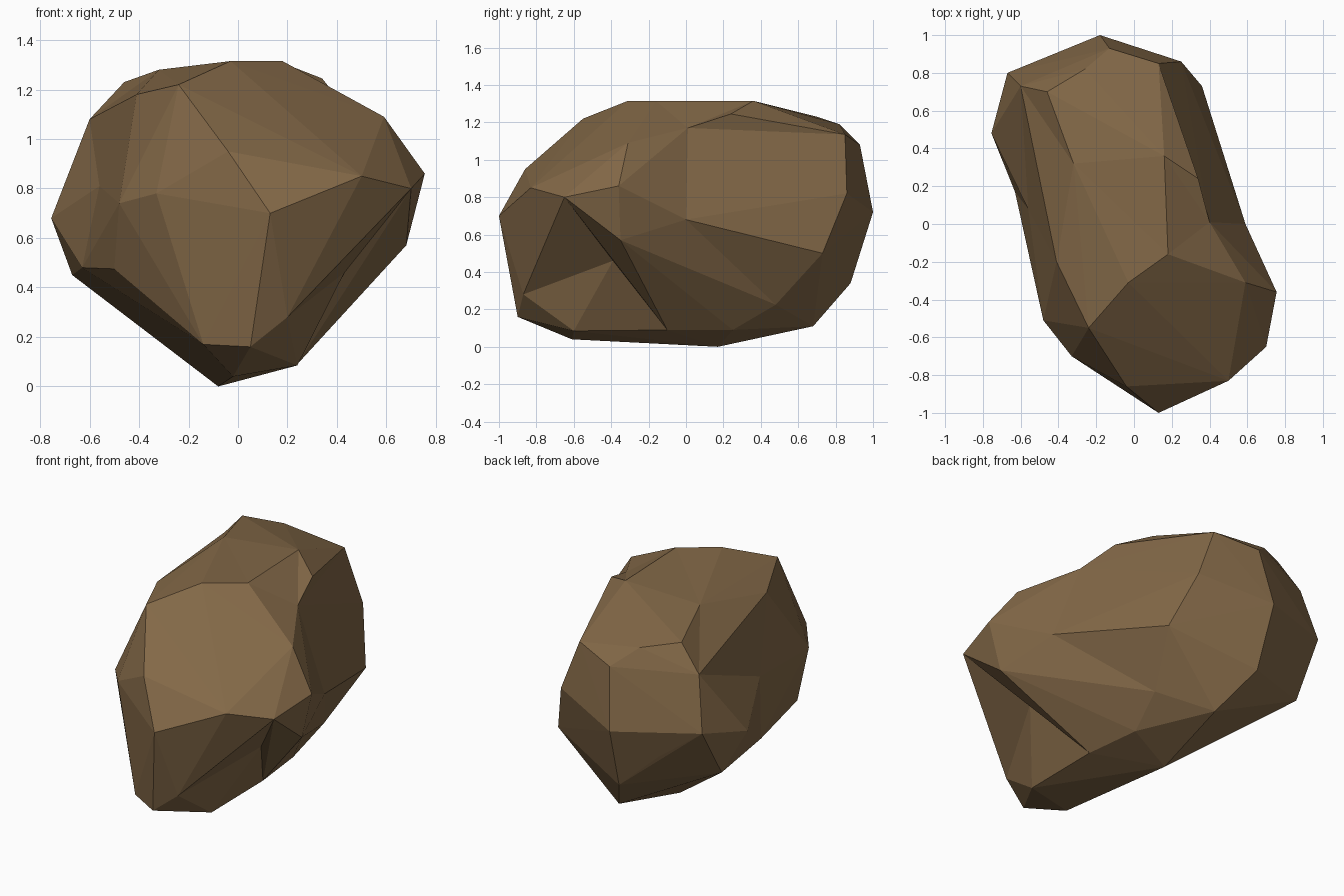
import bpy, bmesh
from mathutils import Vector

if "Cube" in bpy.data.objects:
    bpy.data.objects.remove(bpy.data.objects["Cube"])

# Corner points of the boulder, grouped by region
top = [(-.24, -.55, 1.22), (-.41, -.20, 1.18), (-.03, -.31, 1.315), (.18, -.16, 1.315),
       (.59, -.31, 1.09), (.34, .24, 1.245), (.16, .36, 1.315), (-.46, .70, 1.23)]
back = [(-.18, 1.0, .72), (-.13, .93, 1.08), (.13, .85, 1.135), (.25, .86, .82),
        (.36, .73, .50), (-.60, .73, 1.08), (-.67, .80, .76), (-.67, .61, .45),
        (-.41, .85, .57), (-.16, .88, .34), (-.26, .82, 1.19)]
front = [(.50, -.83, .85), (.13, -1.0, .70), (-.04, -.86, .95), (-.33, -.70, .78),
         (.05, -.90, .16), (-.14, -.80, .17)]
sides = [(.755, -.36, .86), (-.48, -.51, .74), (-.50, -.37, .475), (-.755, .48, .68)]
bottom = [(-.08, .17, 0), (-.02, -.61, .04), (.20, .25, .09), (.25, .48, .225),
          (-.02, .68, .11), (-.30, .52, .22)]
# Rim of the hollow on the front right: shoulder, flank, heel, toe, chin
rim = [(.70, -.65, .80), (.68, -.35, .57), (.24, -.10, .09), (.24, -.60, .085),
       (.20, -.87, .28)]
hollow = Vector((.43, -.39, .46))
# Dented corners, each with the lift that puts it on the skin
dents = [((.59, 0, .68), 1.15), ((.40, .01, 1.17), 1.2), ((-.32, .32, 1.28), 1.08),
         ((-.63, .17, .48), 1.1), ((-.56, .08, .81), 1.2)]

plain = rim + top + back + front + sides + bottom
corners = [Vector(p) for p in plain] + [Vector(p) for p, _ in dents]
lift = [1.0] * len(plain) + [s for _, s in dents]
centre = Vector((0, 0, .65))

# Wrap the corners in a hull, lifting any corner that is still below the skin
for _ in range(60):
    bm = bmesh.new()
    index = bm.verts.layers.int.new("corner")
    for i, (p, s) in enumerate(zip(corners, lift)):
        bm.verts.new(centre + (p - centre) * s)[index] = i
    bmesh.ops.convex_hull(bm, input=bm.verts[:])
    loose = [v for v in bm.verts if not v.link_faces]
    if not loose:
        break
    for v in loose:
        lift[v[index]] += .02
    bm.free()

# Drop the lifted corners back to form the dents
for v in bm.verts:
    v.co = corners[v[index]]

# Hollow under the front right shoulder
by_corner = {v[index]: v for v in bm.verts}
ring = [by_corner[i] for i in range(len(rim))]
cover = [f for f in bm.faces if all(v in ring for v in f.verts)]
bmesh.ops.delete(bm, geom=cover, context='FACES')
shoulder, flank, heel, toe, chin = ring
pit = bm.verts.new(hollow)
for tri in ((shoulder, flank, heel), (shoulder, heel, pit), (heel, toe, pit),
            (toe, chin, pit), (chin, shoulder, pit)):
    bm.faces.new(tri)
bmesh.ops.holes_fill(bm, edges=[e for e in bm.edges if e.is_boundary], sides=0)
bmesh.ops.recalc_face_normals(bm, faces=bm.faces[:])

mesh = bpy.data.meshes.new("boulder")
bm.to_mesh(mesh)
bm.free()
boulder = bpy.data.objects.new("boulder", mesh)
bpy.context.collection.objects.link(boulder)

# Brown stone
stone = bpy.data.materials.new("brown_stone")
stone.diffuse_color = (.225, .138, .063, 1)
stone.use_nodes = True
stone.node_tree.nodes["Principled BSDF"].inputs["Base Color"].default_value = stone.diffuse_color
mesh.materials.append(stone)
